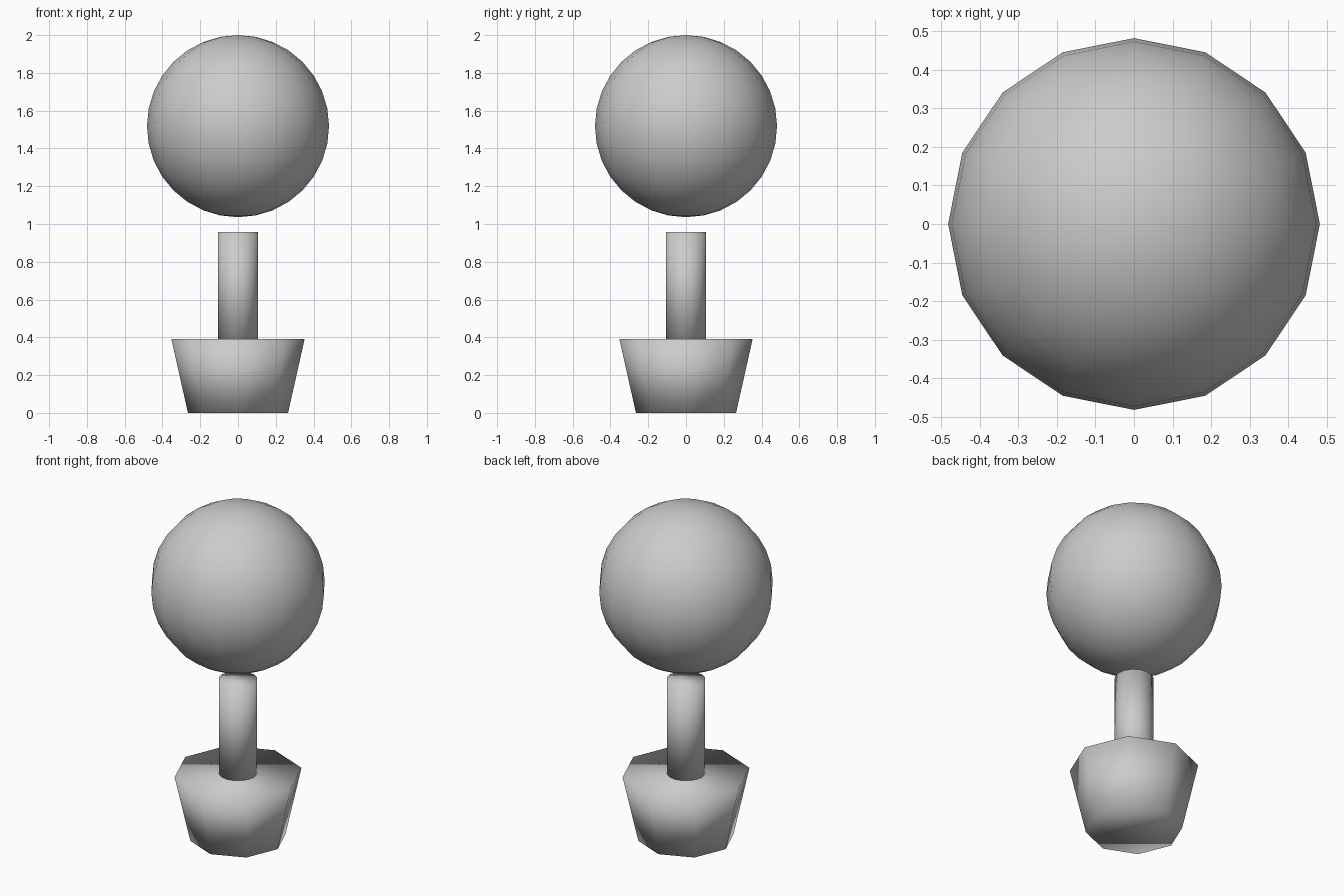
import bpy

if "Cube" in bpy.data.objects:
    bpy.data.objects.remove(bpy.data.objects["Cube"])


def finish(name):
    """Name the active object and shade it fully smooth, caps included."""
    obj = bpy.context.active_object
    obj.name = name
    bpy.ops.object.shade_smooth()
    return obj


def frustum(name, sides, r_bottom, r_top, z0, z1):
    """Upright tapered prism with a corner on each axis."""
    bpy.ops.mesh.primitive_cone_add(vertices=sides, radius1=r_bottom, radius2=r_top,
                                    depth=z1 - z0, location=(0, 0, (z0 + z1) / 2))
    return finish(name)


# Eight-sided pot, wider at the rim, closed top
frustum("pot", 8, 0.265, 0.353, 0.0, 0.392)

# Slim trunk standing on the pot
frustum("trunk", 16, 0.107, 0.107, 0.36, 0.957)

# Round foliage ball floating just above the trunk
bpy.ops.mesh.primitive_uv_sphere_add(segments=16, ring_count=16, radius=0.482,
                                     location=(0, 0, 1.518))
finish("foliage")
